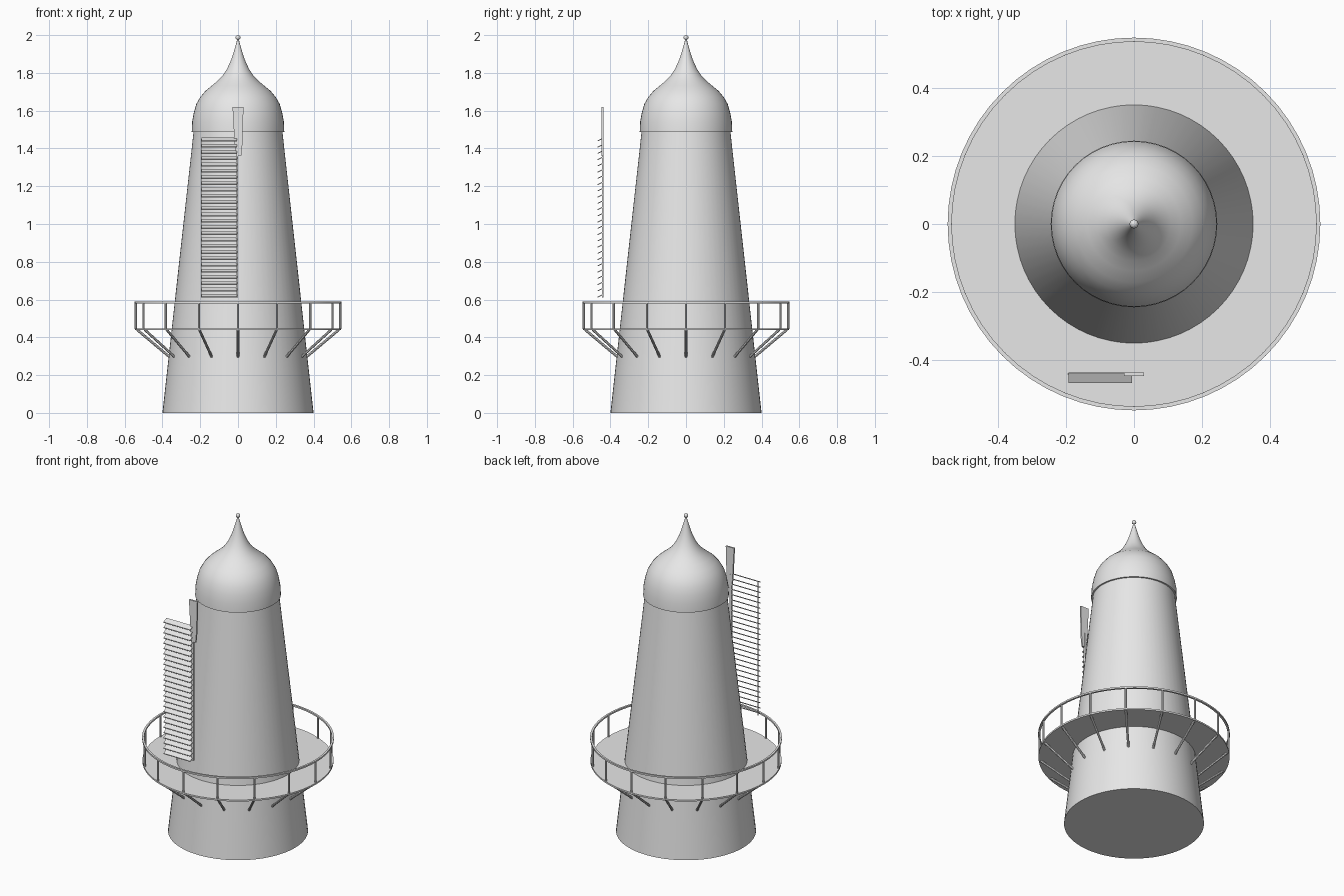
import bpy, bmesh, math
from mathutils import Vector

if "Cube" in bpy.data.objects:
    bpy.data.objects.remove(bpy.data.objects["Cube"])

grey = bpy.data.materials.new("light_grey")
grey.diffuse_color = (0.8, 0.8, 0.8, 1)
grey.use_nodes = True
grey.node_tree.nodes["Principled BSDF"].inputs["Base Color"].default_value = grey.diffuse_color


def add(name, bm, smooth=True):
    bmesh.ops.remove_doubles(bm, verts=bm.verts, dist=1e-5)
    bmesh.ops.recalc_face_normals(bm, faces=bm.faces)
    me = bpy.data.meshes.new(name)
    bm.to_mesh(me)
    bm.free()
    ob = bpy.data.objects.new(name, me)
    bpy.context.collection.objects.link(ob)
    me.materials.append(grey)
    if smooth:
        bpy.ops.object.select_all(action='DESELECT')
        ob.select_set(True)
        bpy.context.view_layer.objects.active = ob
        bpy.ops.object.shade_smooth_by_angle(angle=math.radians(35))
    return ob


def lathe(name, profile, segments=48, closed=False):
    """Spin an (r, z) profile round the z axis."""
    bm = bmesh.new()
    vs = [bm.verts.new((r, 0, z)) for r, z in profile]
    pairs = list(zip(vs, vs[1:])) + ([(vs[-1], vs[0])] if closed else [])
    edges = [bm.edges.new(p) for p in pairs]
    bmesh.ops.spin(bm, geom=vs + edges, cent=(0, 0, 0), axis=(0, 0, 1),
                   angle=2 * math.pi, steps=segments)
    return add(name, bm)


def rod(bm, a, b, radius, sides=8):
    a, b = Vector(a), Vector(b)
    d = b - a
    m = d.to_track_quat('Z', 'Y').to_matrix().to_4x4()
    m.translation = (a + b) / 2
    bmesh.ops.create_cone(bm, cap_ends=True, segments=sides, radius1=radius,
                          radius2=radius, depth=d.length, matrix=m)


def prism(bm, outline, offset):
    """Extrude a flat outline of 3D points by an offset."""
    f = bm.faces.new([bm.verts.new(p) for p in outline])
    ext = bmesh.ops.extrude_face_region(bm, geom=[f])
    bm.faces.ensure_lookup_table()
    moved = [v for v in ext["geom"] if isinstance(v, bmesh.types.BMVert)]
    bmesh.ops.translate(bm, verts=moved, vec=offset)
    # Keep the starting cap so the prism is closed
    if not f.is_valid:
        return
    return f


def polar(r, a, z):
    return (r * math.cos(a), r * math.sin(a), z)


# Tapered tower
lathe("tower", [(0, 0), (0.40, 0), (0.235, 1.49), (0, 1.49)], 64)

# Onion-shaped cap with spire
lathe("cap", [(0, 1.488), (0.245, 1.488), (0.243, 1.54), (0.234, 1.59),
              (0.221, 1.635), (0.20, 1.672), (0.172, 1.705), (0.138, 1.733),
              (0.108, 1.758), (0.082, 1.785), (0.060, 1.818), (0.043, 1.853),
              (0.029, 1.89), (0.017, 1.93), (0.007, 1.965), (0.004, 1.985),
              (0, 1.985)])

# Ball finial
bm = bmesh.new()
bmesh.ops.create_uvsphere(bm, u_segments=16, v_segments=10, radius=0.013)
add("finial_ball", bm).location.z = 1.987

# Gallery deck and hand rail
lathe("gallery_deck", [(0.33, 0.438), (0.546, 0.438), (0.546, 0.448),
                       (0.33, 0.448)], 64, closed=True)
lathe("gallery_rail", [(0.536, 0.58), (0.548, 0.58), (0.548, 0.59),
                       (0.536, 0.59)], 64, closed=True)

# Sixteen posts and braces round the gallery
posts, braces = bmesh.new(), bmesh.new()
for i in range(16):
    a = i * math.pi / 8
    rod(posts, polar(0.541, a, 0.445), polar(0.541, a, 0.585), 0.006)
    rod(braces, polar(0.535, a, 0.441), polar(0.355, a, 0.29), 0.007)
add("gallery_posts", posts)
add("gallery_braces", braces)

# Sail stock: flat tapered board
bm = bmesh.new()
prism(bm, [(-0.029, -0.447, 1.62), (0.029, -0.447, 1.62), (0.023, -0.447, 1.42),
           (0.017, -0.447, 1.36), (-0.010, -0.447, 1.36), (-0.018, -0.447, 1.42)],
      (0, 0.010, 0))
add("sail_stock", bm, False)

# Long spar and thin outer edge of the sail
bm = bmesh.new()
prism(bm, [(-0.011, -0.446, 0.61), (0.001, -0.446, 0.61),
           (0.001, -0.446, 1.45), (-0.011, -0.446, 1.45)], (0, 0.010, 0))
add("sail_spar", bm, False)
bm = bmesh.new()
prism(bm, [(-0.196, -0.443, 0.61), (-0.192, -0.443, 0.61),
           (-0.192, -0.443, 1.45), (-0.196, -0.443, 1.45)], (0, 0.004, 0))
add("sail_outer_edge", bm, False)

# Tilted slats, sloping down towards the front
bm = bmesh.new()
for i in range(26):
    z = 0.622 + i * 0.0331
    prism(bm, [(-0.192, -0.467, z - 0.012), (-0.192, -0.437, z + 0.004),
               (-0.192, -0.438, z + 0.008), (-0.192, -0.468, z - 0.007)],
          (0.186, 0, 0))
add("sail_slats", bm, False)
